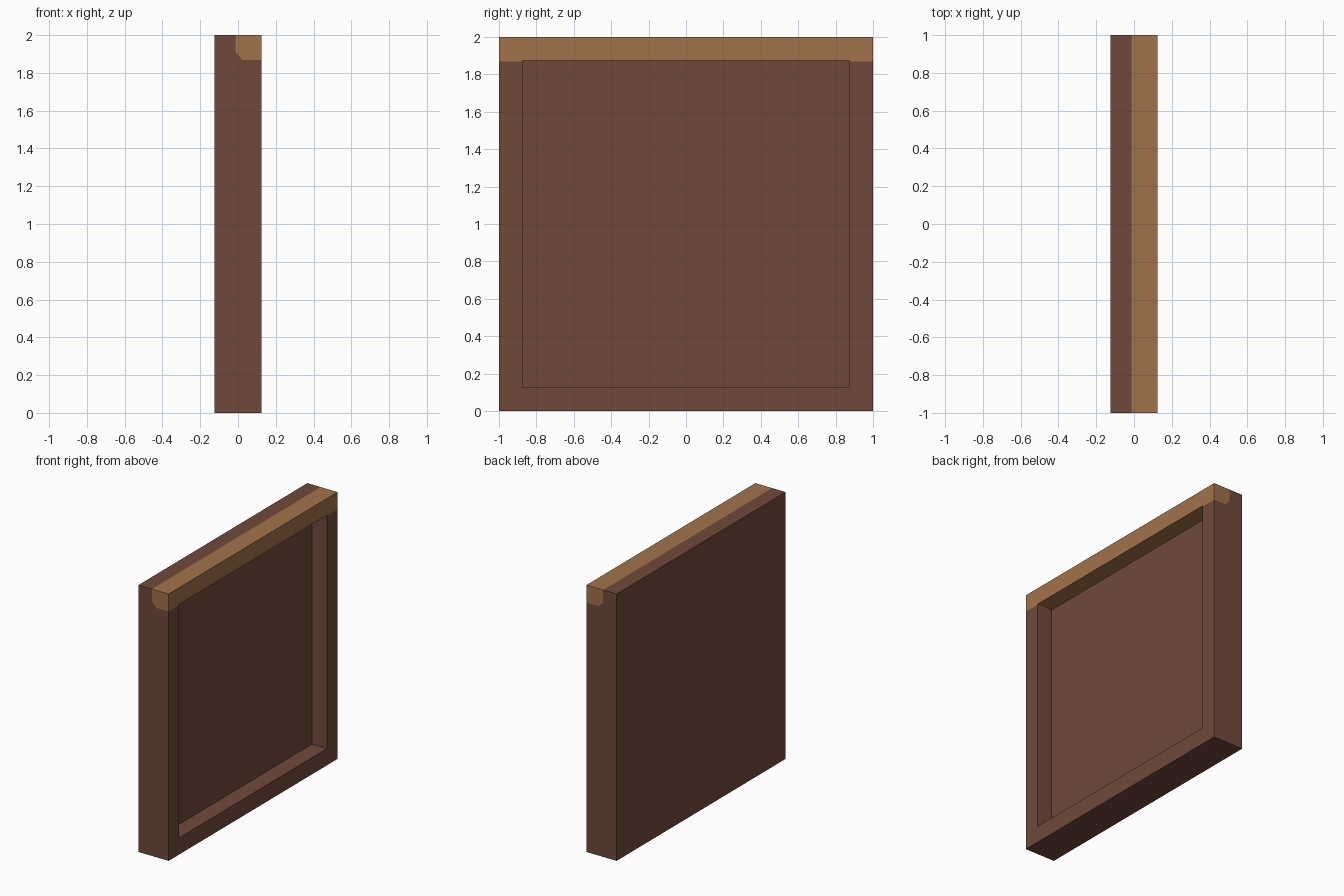
import bpy, bmesh
from mathutils import Vector, Matrix

cube = bpy.data.objects.get("Cube")
if cube:
    bpy.data.objects.remove(cube, do_unlink=True)


def srgb(r, g, b):
    lin = lambda c: c / 12.92 if c <= 0.04045 else ((c + 0.055) / 1.055) ** 2.4
    return tuple(lin(c / 255) for c in (r, g, b)) + (1.0,)


def material(name, color):
    mat = bpy.data.materials.new(name)
    mat.use_nodes = True
    mat.diffuse_color = color
    mat.node_tree.nodes["Principled BSDF"].inputs["Base Color"].default_value = color
    return mat


dark_wood = material("dark brown wood", srgb(112, 73, 59))
light_wood = material("light tan wood", srgb(162, 114, 74))

THICK, SIZE, RIM, DEPTH = 0.25, 2.0, 0.125, 0.125

# Slab with a square recess in its +x side
bm = bmesh.new()
bmesh.ops.create_cube(bm, size=1.0, matrix=Matrix.Translation((0, 0, SIZE / 2))
                      @ Matrix.Diagonal((THICK, SIZE, SIZE, 1)))
bm.normal_update()
side = max(bm.faces, key=lambda f: f.normal.x)
bmesh.ops.inset_region(bm, faces=[side], thickness=RIM, use_even_offset=True)
bmesh.ops.inset_individual(bm, faces=[side], thickness=0.0, depth=-DEPTH)

# Planes bounding the tan top edge: its side, its underside and the cut corner
a, b = Vector((-0.014, 0, 1.91)), Vector((0.025, 0, 1.869))
planes = [(a, Vector((1, 0, 0))),
          (b, Vector((0, 0, 1))),
          (a, Vector((a.z - b.z, 0, b.x - a.x)).normalized())]
for co, no in planes:
    bmesh.ops.bisect_plane(bm, geom=bm.verts[:] + bm.edges[:] + bm.faces[:],
                           plane_co=co, plane_no=no, dist=1e-5)
bm.normal_update()

# Tan inside all three planes and on the ceiling of the recess
for f in bm.faces:
    c = f.calc_center_median()
    ceiling = f.normal.z < -0.5 and c.z > 1
    inside = all((c - co).dot(no) > 0 for co, no in planes)
    f.material_index = 1 if ceiling or inside else 0
    f.smooth = False

mesh = bpy.data.meshes.new("recessed_panel")
bm.to_mesh(mesh)
bm.free()
mesh.materials.append(dark_wood)
mesh.materials.append(light_wood)
panel = bpy.data.objects.new("recessed_panel", mesh)
bpy.context.collection.objects.link(panel)
